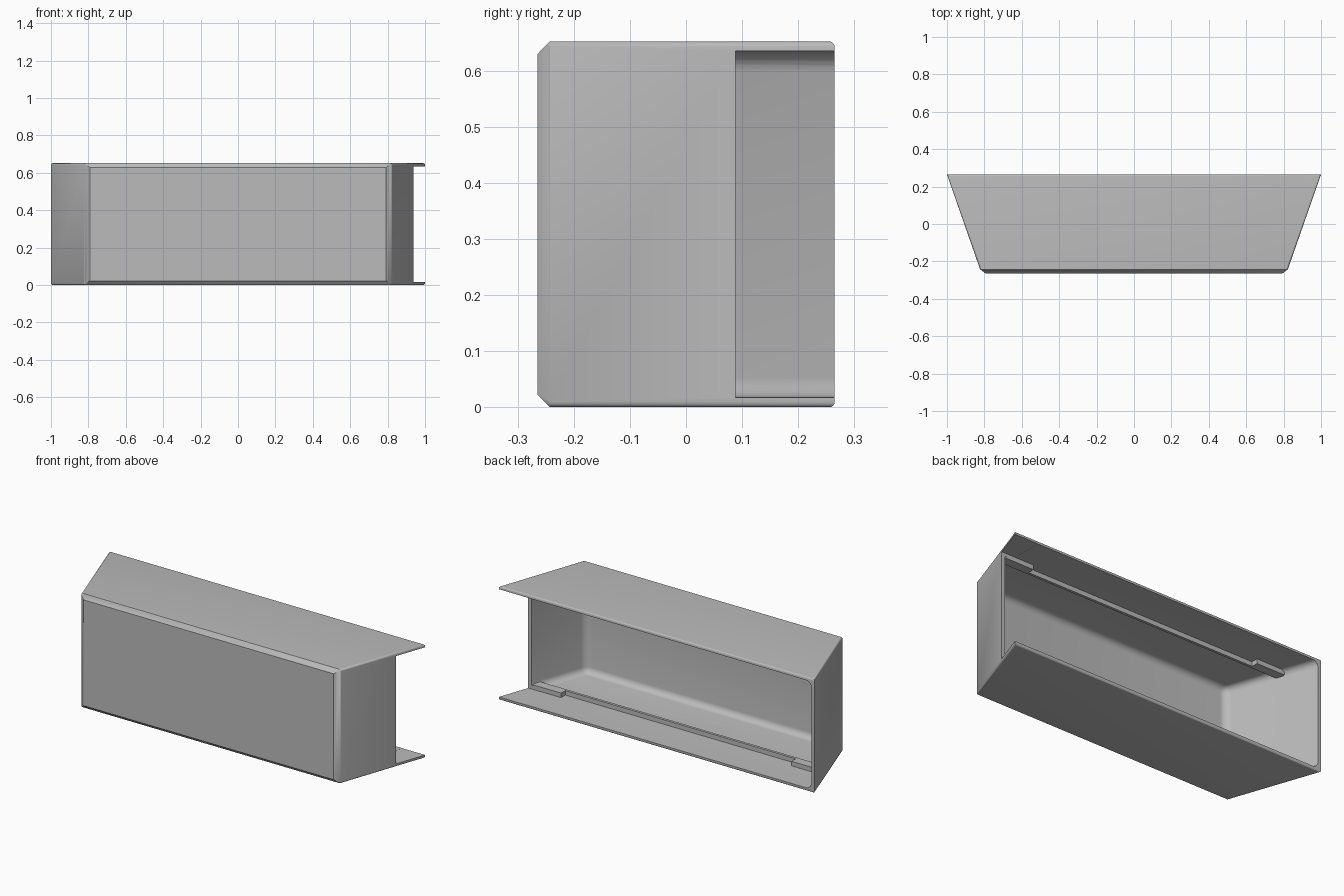
import bpy
import bmesh
import math

cube = bpy.data.objects.get("Cube")
if cube:
    bpy.data.objects.remove(cube, do_unlink=True)

grey = bpy.data.materials.new("plain grey")
grey.use_nodes = True
grey.diffuse_color = (0.5, 0.5, 0.5, 1)
grey.node_tree.nodes["Principled BSDF"].inputs["Base Color"].default_value = (0.5, 0.5, 0.5, 1)

HEIGHT = 0.652
DEPTH = 0.265       # half depth
WALL = 0.018
SLOPE = 0.185 / (2 * DEPTH)


def half_width(y):
    """Half width of the outer flared plan at depth y."""
    return 1 - (DEPTH - y) * SLOPE


def prism(outline, z0, z1):
    """Closed prism from a plan outline."""
    bm = bmesh.new()
    face = bm.faces.new([bm.verts.new((x, y, z0)) for x, y in outline])
    ext = bmesh.ops.extrude_face_region(bm, geom=[face])["geom"]
    verts = [v for v in ext if isinstance(v, bmesh.types.BMVert)]
    bmesh.ops.translate(bm, verts=verts, vec=(0, 0, z1 - z0))
    bmesh.ops.recalc_face_normals(bm, faces=bm.faces)
    return bm


def bevel(bm, edges, size, segments):
    bmesh.ops.bevel(bm, geom=edges, offset=size, offset_type='OFFSET',
                    segments=segments, profile=0.5, affect='EDGES',
                    clamp_overlap=True)


def add_object(name, bm):
    bmesh.ops.recalc_face_normals(bm, faces=bm.faces)
    mesh = bpy.data.meshes.new(name)
    bm.to_mesh(mesh)
    bm.free()
    mesh.materials.append(grey)
    obj = bpy.data.objects.new(name, mesh)
    bpy.context.collection.objects.link(obj)
    return obj


def activate(obj):
    bpy.ops.object.select_all(action='DESELECT')
    obj.select_set(True)
    bpy.context.view_layer.objects.active = obj


def subtract(obj, cutter):
    activate(obj)
    mod = obj.modifiers.new("cut", 'BOOLEAN')
    mod.operation = 'DIFFERENCE'
    mod.solver = 'EXACT'
    mod.object = cutter
    bpy.ops.object.modifier_apply(modifier=mod.name)
    bpy.data.objects.remove(cutter, do_unlink=True)


def trapezoid(front, back, inset):
    a, b = half_width(front) - inset, half_width(back) - inset
    return [(-a, front), (a, front), (b, back), (-b, back)]


# Outer casing: flared plan, chamfered front, rounded long edges
bm = prism(trapezoid(-DEPTH, DEPTH, 0), 0, HEIGHT)
bevel(bm, [e for e in bm.edges if all(v.co.y < -DEPTH + 0.001 for v in e.verts)], 0.023, 1)
bm.normal_update()
rims = []
for e in bm.edges:
    tilt = sorted(abs(f.normal.z) for f in e.link_faces)
    if tilt[0] < 0.1 and tilt[-1] > 0.9:
        rims.append(e)
bevel(bm, rims, 0.01, 4)
casing = add_object("casing", bm)

# Hollow interior with filleted corners, open at the back
back = DEPTH + 0.1
bm = prism(trapezoid(-DEPTH + 0.02, back, 0.02), WALL, HEIGHT - WALL)
bevel(bm, [e for e in bm.edges if any(v.co.y < back - 0.001 for v in e.verts)], 0.035, 6)
subtract(casing, add_object("interior_cutter", bm))

# Opening through the rear part of one side wall
bm = prism([(0.85, 0.088), (1.1, 0.088), (1.1, back), (0.85, back)],
           WALL - 0.0005, HEIGHT - WALL + 0.0005)
subtract(casing, add_object("side_opening_cutter", bm))
activate(casing)
bpy.ops.object.shade_smooth_by_angle(angle=math.radians(30))

# Retaining rails on floor and ceiling: thin in the middle, deep at the ends
END, NOTCH = 0.91, 0.73
FRONT, MIDDLE, REAR = 0.035, 0.05, 0.088
rail_plan = [(-END, FRONT), (END, FRONT), (END, REAR), (NOTCH, REAR),
             (NOTCH, MIDDLE), (-NOTCH, MIDDLE), (-NOTCH, REAR), (-END, REAR)]
RAIL = 0.03
for name, z in (("floor_rail", WALL - 0.004), ("ceiling_rail", HEIGHT - WALL - RAIL + 0.004)):
    add_object(name, prism(rail_plan, z, z + RAIL))
